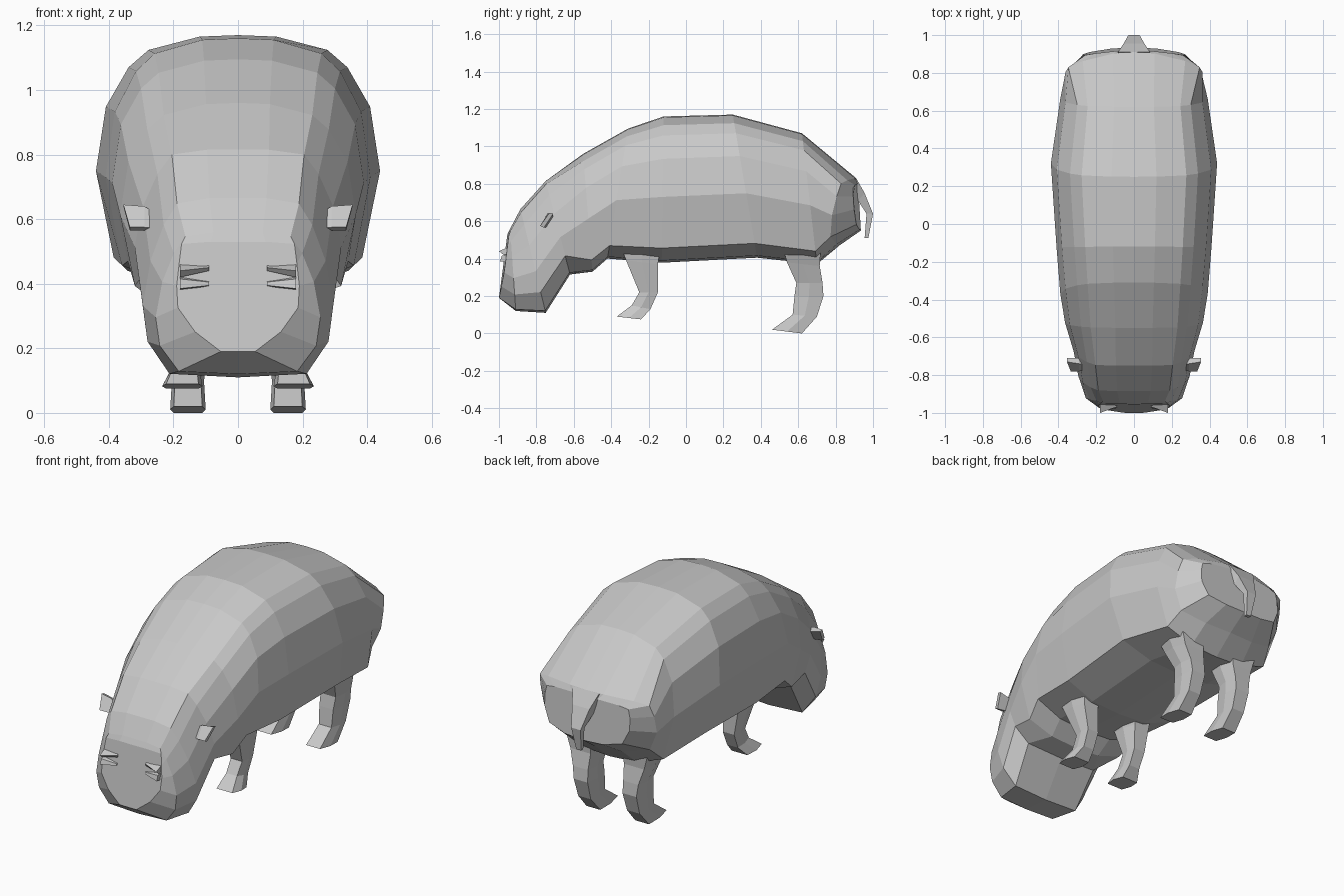
import bpy, bmesh

cube = bpy.data.objects.get("Cube")
if cube:
    bpy.data.objects.remove(cube)

hide = bpy.data.materials.new("grey_hide")
hide.use_nodes = True
GREY = (0.58, 0.58, 0.58, 1)
hide.diffuse_color = GREY
hide.node_tree.nodes["Principled BSDF"].inputs["Base Color"].default_value = GREY


def loft(name, rings, mirrored=False):
    """Skin a list of equal-length closed rings and cap both ends."""
    bm = bmesh.new()
    sides = [1, -1] if mirrored else [1]
    for s in sides:
        rows = [[bm.verts.new((s * x, y, z)) for x, y, z in r] for r in rings]
        n = len(rows[0])
        for a, b in zip(rows, rows[1:]):
            for i in range(n):
                j = (i + 1) % n
                bm.faces.new((a[i], a[j], b[j], b[i]))
        bm.faces.new(rows[0])
        bm.faces.new(rows[-1])
    bmesh.ops.remove_doubles(bm, verts=bm.verts, dist=0.0005)
    bmesh.ops.recalc_face_normals(bm, faces=bm.faces)
    mesh = bpy.data.meshes.new(name)
    bm.to_mesh(mesh)
    bm.free()
    mesh.materials.append(hide)
    obj = bpy.data.objects.new(name, mesh)
    bpy.context.collection.objects.link(obj)


# Half cross-sections: (share of half width, share of the way from top to bottom)
HEAD = [(0, 0), (.3, 0), (.64, .03), (.78, .15), (.92, .35), (1, .6), (.95, .8), (.72, .98), (0, 1)]
TRUNK = [(0, 0), (.27, .006), (.63, .06), (.77, .13), (.93, .29), (1, .55), (.875, .9), (.45, .985), (0, 1)]
MUZZLE = [(0, 0), (.45, 0), (.92, .02), (.96, .2), (1, .4), (.98, .6), (.7, .82), (.28, 1), (0, 1)]
RUMP = [(0, 0), (.3, 0), (.75, .03), (.96, .08), (1, .27), (1, .55), (.86, .87), (.45, .98), (0, 1)]


def section(shape, ty, tz, by, bz, width, bow=0):
    half = [(u * width, ty + (by - ty) * t + bow * u * u, tz + (bz - tz) * t) for u, t in shape]
    return half + [(-x, y, z) for x, y, z in half[-2:0:-1]]


# Head and body, from muzzle to rump
loft("body", [
    section(MUZZLE, -.955, .53, -1.0, .19, .19, .01),
    section(HEAD, -.94, .56, -.91, .12, .255),
    section(HEAD, -.885, .665, -.75, .11, .295),
    section(HEAD, -.75, .815, -.62, .315, .32),
    section(TRUNK, -.55, .96, -.50, .33, .365),
    section(TRUNK, -.31, 1.095, -.42, .40, .39),
    section(TRUNK, -.12, 1.16, -.13, .378, .41),
    section(TRUNK, .25, 1.17, .38, .405, .44),
    section(TRUNK, .62, 1.07, .70, .37, .39),
    section(RUMP, .91, .83, .82, .47, .362, -.08),
    section(RUMP, .92, .80, .935, .55, .27, -.03),
])


def leg(name, levels):
    """Levels: front y, z, back y, z, inner x, outer x."""
    rings = []
    for fy, fz, by, bz, xi, xo in levels:
        my, mz, d = (fy + by) / 2, (fz + bz) / 2, (xo - xi) * .1
        rings.append([(xi + d, fy, fz), (xo - d, fy, fz), (xo, my, mz),
                      (xo - d, by, bz), (xi + d, by, bz), (xi, my, mz)])
    loft(name, rings, mirrored=True)


leg("front_legs", [
    (-.34, .44, -.14, .44, .11, .25),
    (-.32, .39, -.15, .37, .12, .24),
    (-.25, .22, -.15, .22, .12, .21),
    (-.29, .15, -.19, .13, .12, .205),
    (-.37, .09, -.24, .075, .11, .235),
])
leg("hind_legs", [
    (.52, .45, .72, .45, .08, .28),
    (.54, .38, .715, .36, .09, .25),
    (.59, .27, .73, .27, .10, .22),
    (.58, .20, .735, .20, .10, .21),
    (.57, .10, .70, .09, .105, .205),
    (.46, .02, .62, .0, .10, .21),
])

# Ears: small flaring slabs
loft("ears", [
    [(.24, -.77, .57), (.24, -.73, .57), (.24, -.71, .60), (.24, -.75, .61)],
    [(.29, -.78, .575), (.29, -.75, .565), (.29, -.71, .625), (.29, -.74, .64)],
    [(.335, -.78, .575), (.335, -.76, .565), (.355, -.71, .64), (.355, -.73, .645)],
], mirrored=True)

# Nostrils: wedges narrowing toward the middle of the muzzle
loft("nostrils", [
    [(.18, -.93, .47), (.18, -1.0, .44), (.18, -.975, .42), (.18, -.94, .43)],
    [(.09, -.955, .46), (.09, -.968, .45), (.09, -.966, .44), (.09, -.955, .44)],
], mirrored=True)
loft("nostril_lips", [
    [(.18, -.94, .425), (.18, -.985, .415), (.18, -.995, .385), (.18, -.95, .38)],
    [(.09, -.955, .41), (.09, -.972, .405), (.09, -.974, .395), (.09, -.955, .39)],
], mirrored=True)

# Tail: broad root narrowing to a hanging strip
loft("tail", [[(-w, yo, zo), (w, yo, zo), (w, yi, zi), (-w, yi, zi)] for w, yo, zo, yi, zi in [
    (.085, .91, .83, .88, .78),
    (.055, .955, .75, .92, .71),
    (.03, 1.0, .64, .965, .64),
    (.015, .975, .51, .955, .51),
]])
